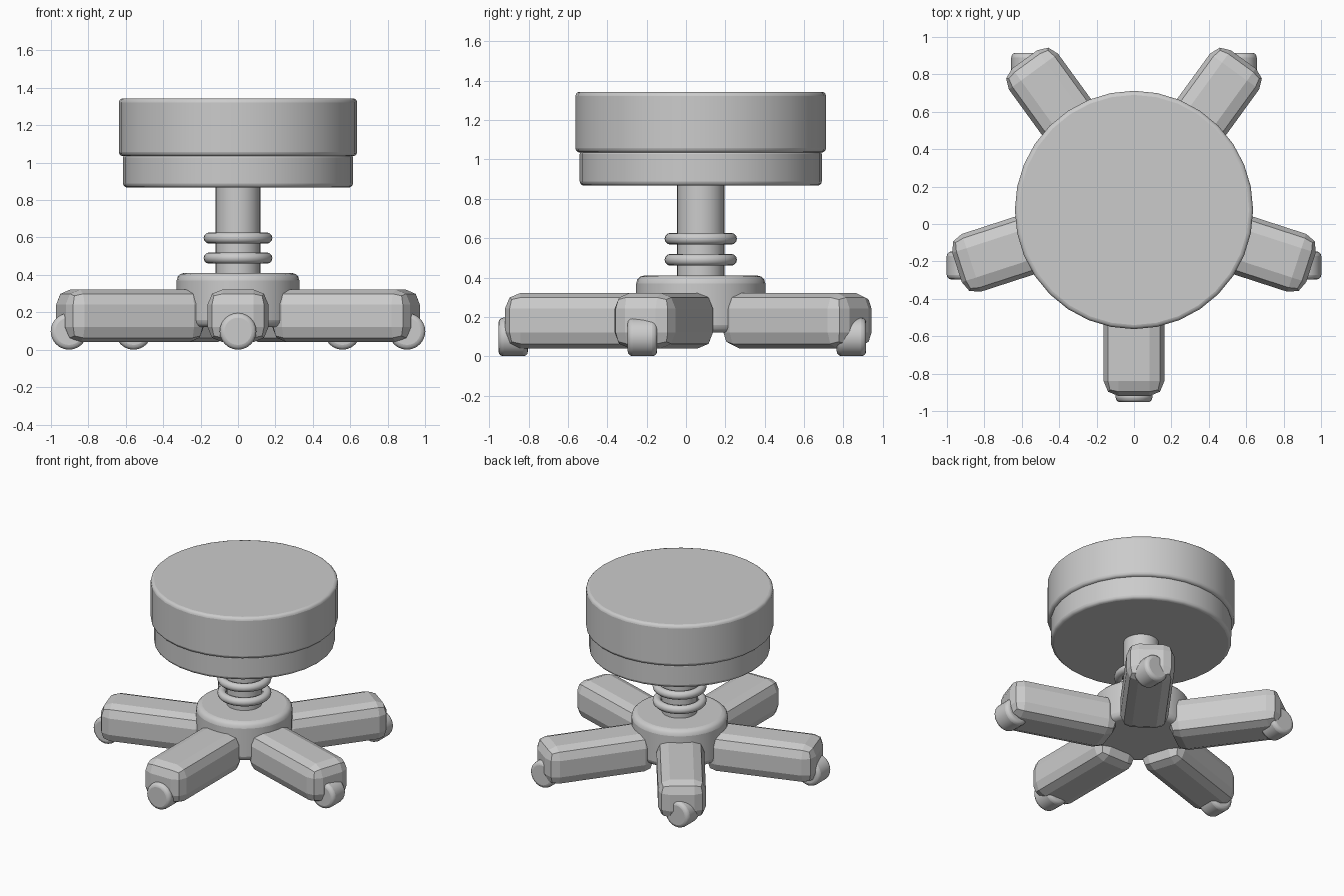
import bpy
from math import radians, cos, sin, pi
from mathutils import Matrix

if "Cube" in bpy.data.objects:
    bpy.data.objects.remove(bpy.data.objects["Cube"])

CY = 0.075  # stool axis offset


def finish(obj, name, bevel=0, segments=3, smooth=True):
    obj.name = name
    bpy.ops.object.transform_apply(location=False, rotation=True, scale=True)
    if bevel:
        m = obj.modifiers.new("Bevel", 'BEVEL')
        m.width = bevel
        m.segments = segments
        m.limit_method = 'ANGLE'
        m.angle_limit = radians(40)
    if smooth:
        bpy.ops.object.shade_smooth_by_angle(angle=radians(40))
    return obj


def cylinder(name, r, z0, z1, bevel, sides=32):
    bpy.ops.mesh.primitive_cylinder_add(vertices=sides, radius=r, depth=z1 - z0,
                                        location=(0, CY, (z0 + z1) / 2))
    return finish(bpy.context.object, name, bevel)


# Seat, stem and hub
cylinder("seat_cushion", 0.637, 1.035, 1.344, 0.022)
cylinder("seat_base", 0.615, 0.867, 1.05, 0.022)
cylinder("stem", 0.12, 0.3, 0.9, 0)
cylinder("hub", 0.328, 0.12, 0.41, 0.04)

# Rings around the stem
for i, z in enumerate((0.49, 0.597)):
    bpy.ops.mesh.primitive_torus_add(major_segments=32, minor_segments=12,
                                     major_radius=0.154, minor_radius=0.03,
                                     location=(0, CY, z))
    finish(bpy.context.object, f"stem_ring_{i + 1}")

# Five faceted legs, each with a foot wheel
R0, R1, Z0, Z1 = 0.22, 0.995, 0.04, 0.322
for i in range(5):
    a = -pi / 2 + i * 2 * pi / 5
    rm = (R0 + R1) / 2
    bpy.ops.mesh.primitive_cube_add(
        size=1, location=(rm * cos(a), CY + rm * sin(a), (Z0 + Z1) / 2), rotation=(0, 0, a))
    leg = bpy.context.object
    leg.scale = (R1 - R0, 0.325, Z1 - Z0)
    finish(leg, f"leg_{i + 1}", 0.08, 2, smooth=False)

    bpy.ops.mesh.primitive_cylinder_add(
        vertices=24, radius=0.098, depth=0.15,
        location=(0.95 * cos(a), CY - 0.003 + 0.95 * sin(a), 0.098),
        rotation=(pi / 2, 0, 0))
    finish(bpy.context.object, f"foot_wheel_{i + 1}", 0.025)
